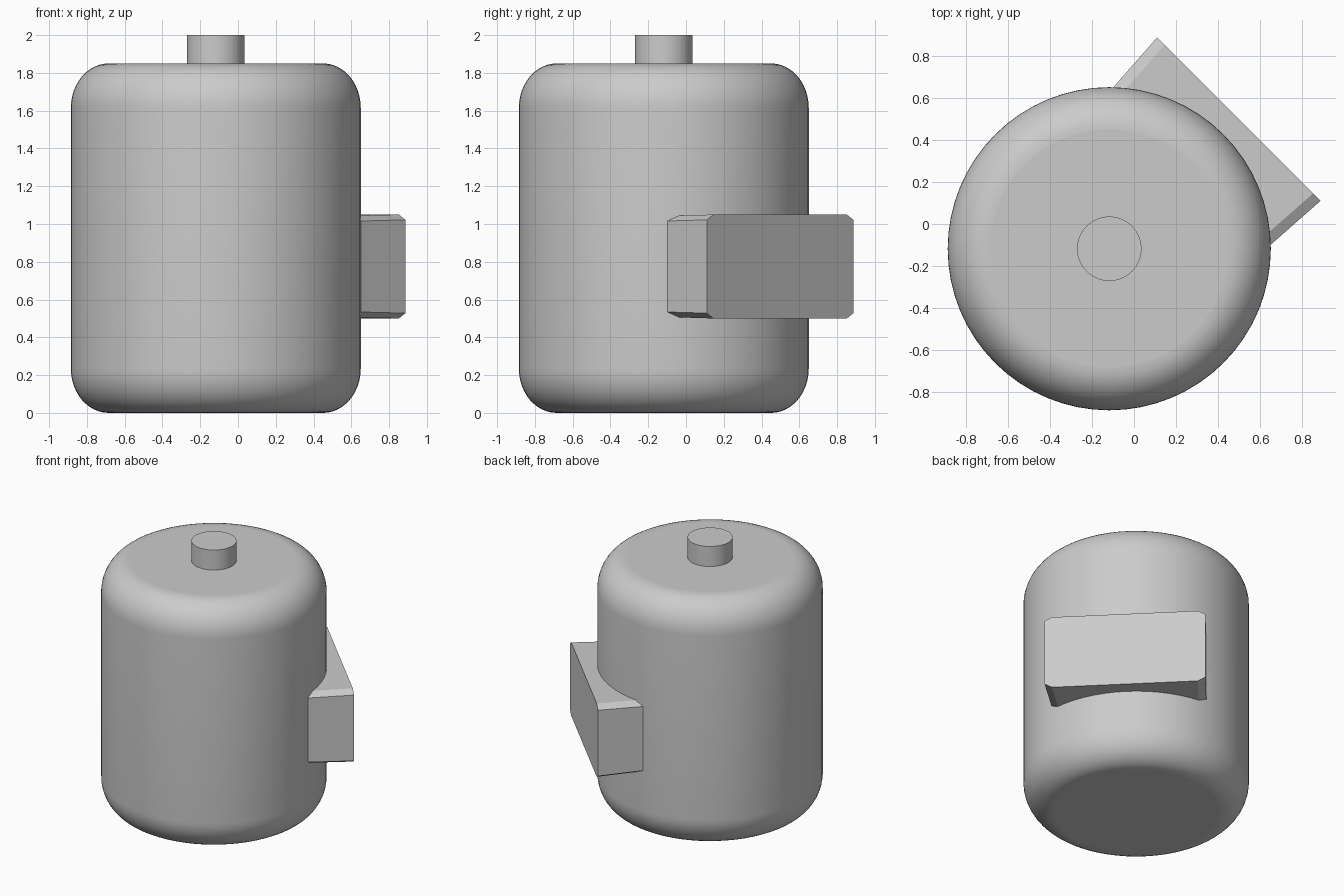
import bpy, bmesh, math
from mathutils import Vector

if "Cube" in bpy.data.objects:
    bpy.data.objects.remove(bpy.data.objects["Cube"])

CX = CY = -0.1175          # axis of the round parts
SEGMENTS = 64

grey = bpy.data.materials.new("light grey")
grey.diffuse_color = (0.6, 0.6, 0.6, 1)
grey.use_nodes = True
grey.node_tree.nodes["Principled BSDF"].inputs["Base Color"].default_value = grey.diffuse_color


def loft(name, rings, smooth):
    """Skin a list of closed point rings and cap both ends."""
    bm = bmesh.new()
    loops = [[bm.verts.new(p) for p in ring] for ring in rings]
    n = len(loops[0])
    for a, b in zip(loops, loops[1:]):
        for i in range(n):
            j = (i + 1) % n
            bm.faces.new((a[i], a[j], b[j], b[i]))
    bm.faces.new(loops[0][::-1])
    bm.faces.new(loops[-1])
    bmesh.ops.recalc_face_normals(bm, faces=bm.faces)
    mesh = bpy.data.meshes.new(name)
    bm.to_mesh(mesh)
    bm.free()
    mesh.materials.append(grey)
    obj = bpy.data.objects.new(name, mesh)
    bpy.context.collection.objects.link(obj)
    if smooth:
        bpy.ops.object.select_all(action='DESELECT')
        obj.select_set(True)
        bpy.context.view_layer.objects.active = obj
        bpy.ops.object.shade_smooth_by_angle(angle=math.radians(30))
        for poly in obj.data.polygons:      # caps stay flat
            if len(poly.vertices) > 4:
                poly.use_smooth = False
    return obj


def circle(r, z):
    return [(CX + r * math.cos(2 * math.pi * i / SEGMENTS),
             CY + r * math.sin(2 * math.pi * i / SEGMENTS), z)
            for i in range(SEGMENTS)]


# Tank body: cylinder with rounded shoulders top and bottom
R, H, ROUND_R, ROUND_Z, STEPS = 0.7675, 1.85, 0.2, 0.235, 12
arc = [(R - ROUND_R + ROUND_R * math.sin(t), ROUND_Z * (1 - math.cos(t)))
       for t in (math.pi / 2 * k / STEPS for k in range(STEPS + 1))]
profile = arc + [(r, H - z) for r, z in reversed(arc)]
loft("tank_body", [circle(r, z) for r, z in profile], True)

# Shaft stub on the top
loft("top_stub", [circle(0.153, 1.84), circle(0.153, 2.0)], True)

# Side box: chamfered block facing the back right, tapering into the tank
OUT = Vector((1, 1, 0)).normalized()
SIDE = Vector((1, -1, 0)).normalized()


def box_ring(depth, half_w, half_h):
    cu, cz = 0.05, 0.028
    quarter = [(half_w, half_h - cz), (half_w - cu, half_h)]
    half = quarter + [(-u, z) for u, z in reversed(quarter)]
    outline = half + [(-u, -z) for u, z in half]
    return [OUT * depth + SIDE * u + Vector((0, 0, 0.775 + z))
            for u, z in outline]


loft("side_box", [box_ring(0.3, 0.523, 0.267), box_ring(0.705, 0.549, 0.275)], False)
